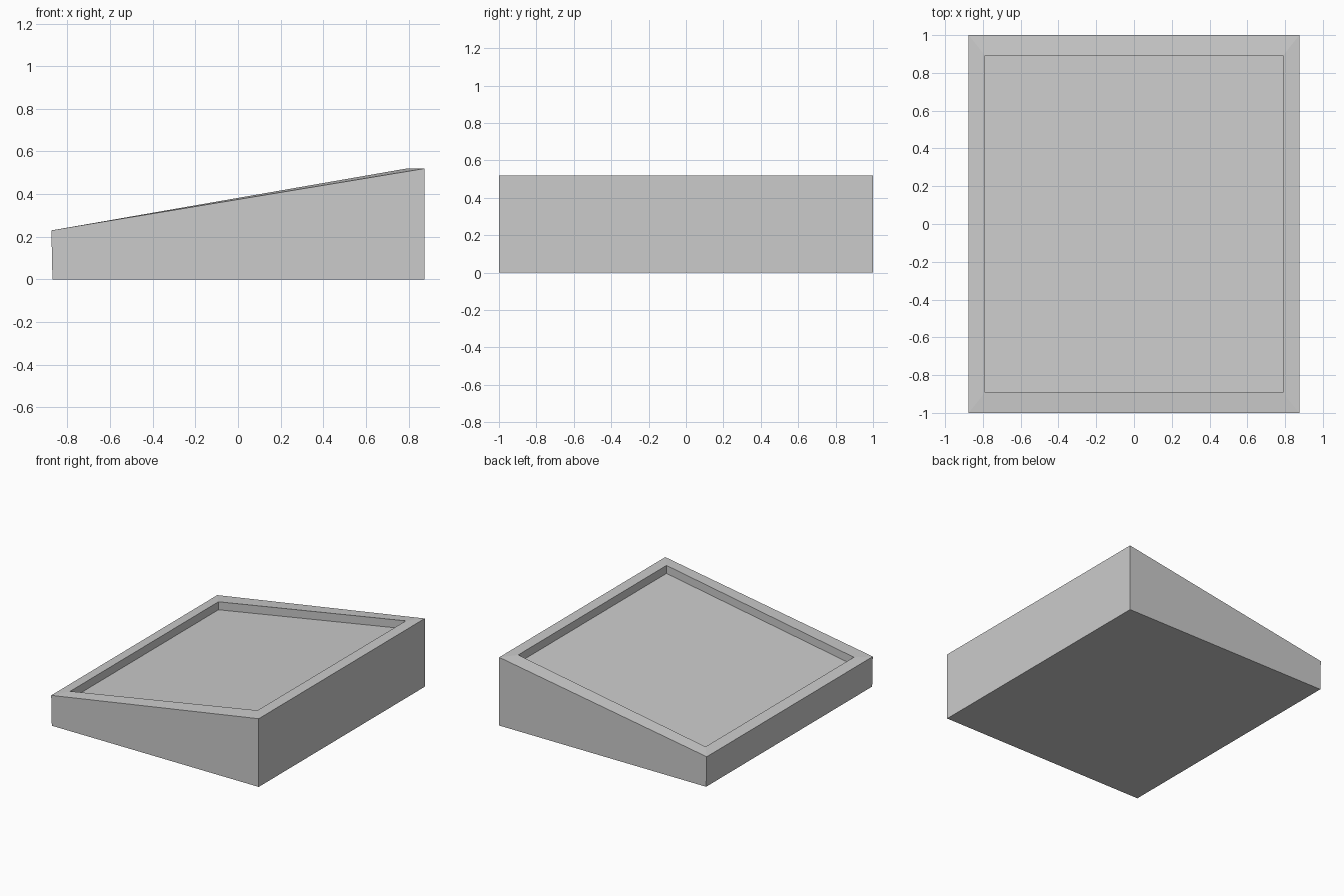
import bpy
import bmesh

cube = bpy.data.objects.get("Cube")
if cube:
    bpy.data.objects.remove(cube, do_unlink=True)

# Plain grey for the whole tray
grey = bpy.data.materials.new("plain_grey")
grey.use_nodes = True
colour = (0.6, 0.6, 0.6, 1)
grey.diffuse_color = colour
grey.node_tree.nodes["Principled BSDF"].inputs["Base Color"].default_value = colour


def ring(bm, left, right, depth, z_left, z_right):
    """Four corners of a rectangle that slopes along x."""
    corners = [(left, -depth, z_left), (right, -depth, z_right),
               (right, depth, z_right), (left, depth, z_left)]
    return [bm.verts.new(c) for c in corners]


def bridge(bm, lower, upper):
    for i in range(4):
        j = (i + 1) % 4
        bm.faces.new((lower[i], lower[j], upper[j], upper[i]))


# Wedge body, rim and recessed sloping floor
recess = 0.061
bm = bmesh.new()
base = ring(bm, -0.87, 0.875, 1, 0, 0)
outer_rim = ring(bm, -0.875, 0.875, 1, 0.23, 0.52)
inner_rim = ring(bm, -0.79, 0.79, 0.893, 0.243, 0.52)
floor = ring(bm, -0.79, 0.79, 0.893, 0.243 - recess, 0.52 - recess)
bm.faces.new(base[::-1])
for lower, upper in ((base, outer_rim), (outer_rim, inner_rim), (inner_rim, floor)):
    bridge(bm, lower, upper)
bm.faces.new(floor)
bmesh.ops.recalc_face_normals(bm, faces=bm.faces)

mesh = bpy.data.meshes.new("sloped_tray")
bm.to_mesh(mesh)
bm.free()
mesh.materials.append(grey)
bpy.context.collection.objects.link(bpy.data.objects.new("sloped_tray", mesh))
